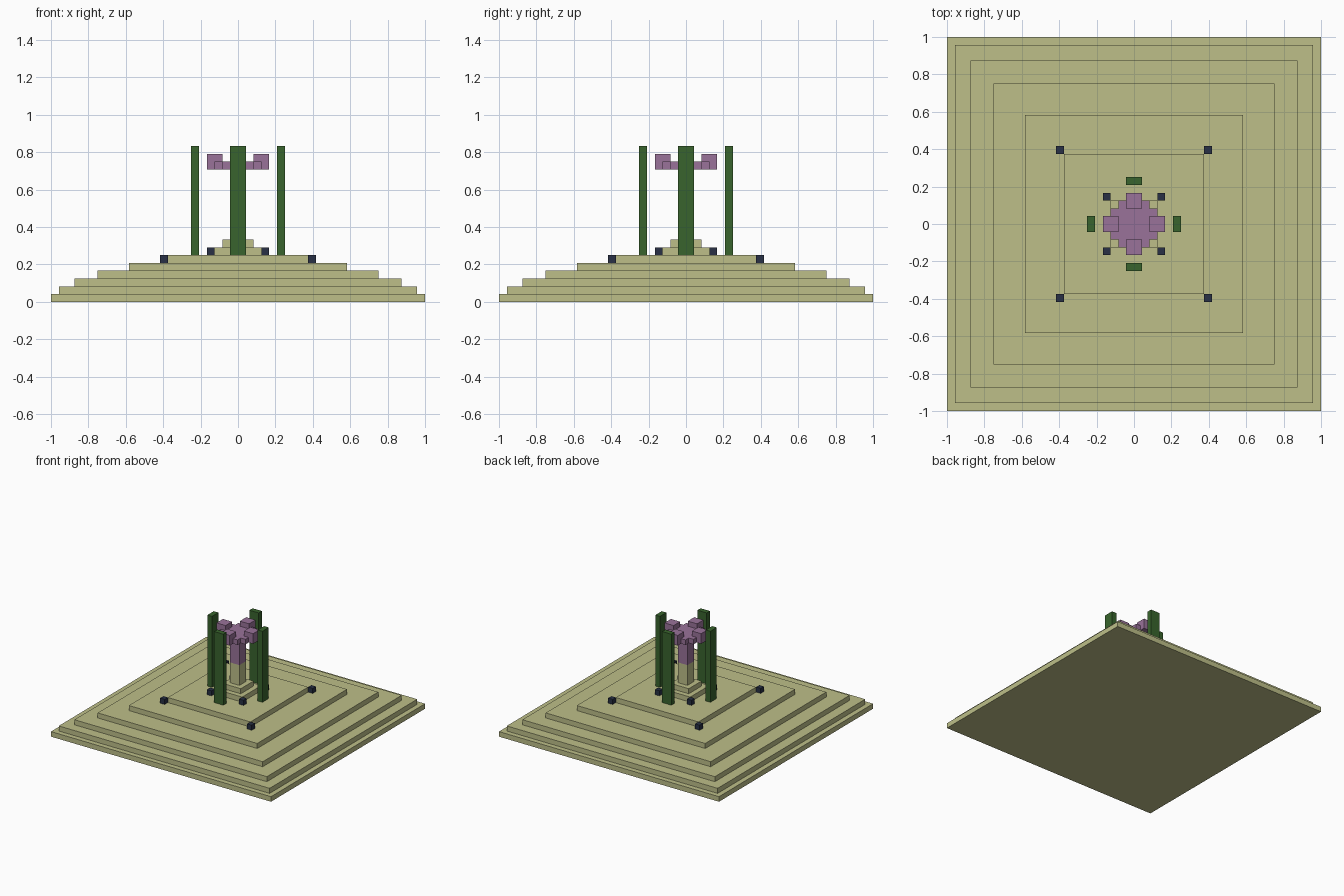
import bpy
import bmesh

U = 1 / 24  # block unit

if "Cube" in bpy.data.objects:
    bpy.data.objects.remove(bpy.data.objects["Cube"], do_unlink=True)


def material(name, color):
    m = bpy.data.materials.new(name)
    m.use_nodes = True
    m.diffuse_color = (*color, 1)
    m.node_tree.nodes["Principled BSDF"].inputs["Base Color"].default_value = (*color, 1)
    return m


sand = material("sandstone", (0.51, 0.52, 0.25))
purple = material("purple", (0.32, 0.17, 0.32))
green = material("dark green", (0.04, 0.127, 0.026))
navy = material("dark navy", (0.021, 0.03, 0.058))


def prism(name, outline, z0, z1, mat):
    """Extrude a plan outline between two heights, all in block units."""
    bm = bmesh.new()
    base = bm.faces.new([bm.verts.new((x * U, y * U, z0 * U)) for x, y in outline])
    top = bmesh.ops.extrude_face_region(bm, geom=[base])["geom"]
    moved = [v for v in top if isinstance(v, bmesh.types.BMVert)]
    bmesh.ops.translate(bm, verts=moved, vec=(0, 0, (z1 - z0) * U))
    bmesh.ops.recalc_face_normals(bm, faces=bm.faces)
    mesh = bpy.data.meshes.new(name)
    bm.to_mesh(mesh)
    bm.free()
    mesh.materials.append(mat)
    obj = bpy.data.objects.new(name, mesh)
    bpy.context.collection.objects.link(obj)
    return obj


def box(name, cx, cy, hx, hy, z0, z1, mat):
    outline = [(cx - hx, cy - hy), (cx + hx, cy - hy), (cx + hx, cy + hy), (cx - hx, cy + hy)]
    return prism(name, outline, z0, z1, mat)


# Stepped pyramid base
for i, half in enumerate((24, 23, 21, 18, 14, 9)):
    box(f"base_tier_{i + 1}", 0, 0, half, half, i, i + 1, sand)

# Pedestal and two-tone column
box("pedestal_lower", 0, 0, 3, 3, 6, 7, sand)
box("pedestal_upper", 0, 0, 2, 2, 7, 8, sand)
box("column_shaft", 0, 0, 1, 1, 8, 12, sand)
box("column_neck", 0, 0, 1, 1, 12, 17, purple)

# Column head: square plate with notched corners
quarter = [(3, -2), (3, 2), (2, 2)]
outline = []
for turn in range(4):
    outline += quarter
    quarter = [(-y, x) for x, y in quarter]
prism("head_plate", outline, 17, 18, purple)

# Petal blocks and pillars on the four sides
for side, (dx, dy) in {"left": (1, 0), "right": (-1, 0), "back": (0, 1), "front": (0, -1)}.items():
    box(f"petal_{side}", 3 * dx, 3 * dy, 1, 1, 17, 19, purple)
    hx, hy = (0.5, 1) if dx else (1, 0.5)
    box(f"pillar_{side}", 5.5 * dx, 5.5 * dy, hx, hy, 6, 20, green)

# Small corner cubes around the top tier and the pedestal
for sx, side in ((1, "left"), (-1, "right")):
    for sy, end in ((1, "back"), (-1, "front")):
        box(f"outer_lamp_{end}_{side}", 9.5 * sx, 9.5 * sy, 0.5, 0.5, 5, 6, navy)
        box(f"inner_lamp_{end}_{side}", 3.5 * sx, 3.5 * sy, 0.5, 0.5, 6, 7, navy)
